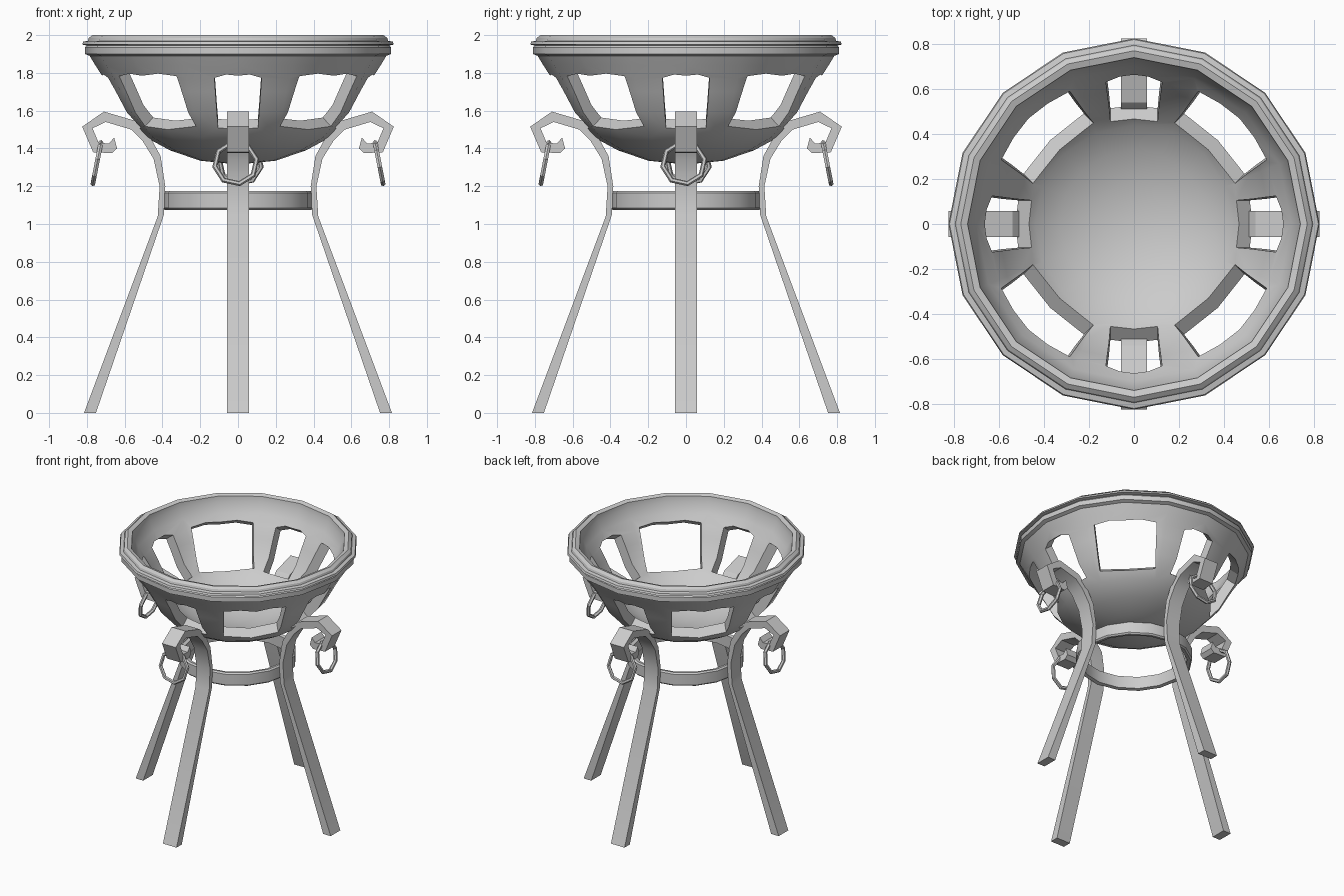
import bpy, bmesh
from math import radians, cos, sin, pi
from mathutils import Matrix, Vector

if "Cube" in bpy.data.objects:
    bpy.data.objects.remove(bpy.data.objects["Cube"])


def finish(bm, name, angle=30):
    bmesh.ops.recalc_face_normals(bm, faces=bm.faces)
    me = bpy.data.meshes.new(name)
    bm.to_mesh(me)
    bm.free()
    ob = bpy.data.objects.new(name, me)
    bpy.context.collection.objects.link(ob)
    bpy.ops.object.select_all(action='DESELECT')
    ob.select_set(True)
    bpy.context.view_layer.objects.active = ob
    if angle:
        bpy.ops.object.shade_smooth_by_angle(angle=radians(angle))
    return ob


def lathe(profile, name, sides=16):
    """Closed (r, z) profile turned round the z axis."""
    bm = bmesh.new()
    rings = [[bm.verts.new((r * cos(2 * pi * k / sides), r * sin(2 * pi * k / sides), z))
              for k in range(sides)] if r > 0 else [bm.verts.new((0, 0, z))] * sides
             for r, z in profile]
    for i in range(len(rings)):
        a, b = rings[i], rings[(i + 1) % len(rings)]
        for k in range(sides):
            n = (k + 1) % sides
            vs = list(dict.fromkeys((a[k], a[n], b[n], b[k])))
            if len(vs) > 2:
                bm.faces.new(vs)
    return finish(bm, name)


def prism(bm, lower, upper):
    """Solid between two matching polygons."""
    a = [bm.verts.new(p) for p in lower]
    b = [bm.verts.new(p) for p in upper]
    bm.faces.new(a)
    bm.faces.new(b)
    for i in range(len(a)):
        j = (i + 1) % len(a)
        bm.faces.new((a[i], a[j], b[j], b[i]))


# Bowl shell with stepped rim
outer = [(0, 1.315), (.2, 1.335), (.36, 1.39), (.49, 1.46), (.61, 1.59), (.67, 1.70),
         (.71, 1.77), (.755, 1.84), (.785, 1.89)]
rim = [(.81, 1.90), (.81, 1.935), (.80, 1.945), (.825, 1.95), (.82, 1.965),
       (.795, 1.97), (.79, 1.985), (.77, 2.0), (.74, 1.99)]
inner = [(.735, 1.95), (.70, 1.88), (.65, 1.81), (.61, 1.74), (.55, 1.63),
         (.44, 1.52), (.33, 1.455), (.18, 1.40), (0, 1.385)]
bowl = lathe(outer + rim + inner, "bowl")


def wall_radius(z):
    for (r0, z0), (r1, z1) in zip(outer, outer[1:]):
        if z0 <= z <= z1:
            return r0 + (r1 - r0) * (z - z0) / (z1 - z0)


# Window openings: narrow on the axes, wide on the diagonals
bm = bmesh.new()
d = Vector((cos(radians(38)), 0, -sin(radians(38)))) * .14
for k in range(8):
    low, high = (.19, .215) if k % 2 else (.105, .125)
    pts = [Vector((wall_radius(z), t, z)) for t, z in
           [(-low, 1.5), (low, 1.5), (high, 1.76), (high * .5, 1.785),
            (-high * .5, 1.785), (-high, 1.76)]]
    rot = Matrix.Rotation(k * pi / 4, 3, 'Z')
    prism(bm, [rot @ (p - d) for p in pts], [rot @ (p + d) for p in pts])
cutter = finish(bm, "window_cutter", 0)
cutter.hide_render = True
mod = bowl.modifiers.new("windows", 'BOOLEAN')
mod.operation = 'DIFFERENCE'
mod.solver = 'EXACT'
mod.object = cutter
bpy.ops.object.select_all(action='DESELECT')
bowl.select_set(True)
bpy.context.view_layer.objects.active = bowl
bpy.ops.object.modifier_apply(modifier="windows")
bpy.data.objects.remove(cutter)
bpy.ops.object.shade_smooth_by_angle(angle=radians(30))

# Band tying the legs together
lathe([(.365, 1.08), (.39, 1.075), (.40, 1.085), (.40, 1.165), (.39, 1.175), (.365, 1.17)],
      "leg_band")

# Flat-bar leg outline: inner edge going up, then outer edge coming back
edge_a = [(.752, 0), (.392, 1.05), (.385, 1.2), (.41, 1.36), (.47, 1.47), (.54, 1.545),
          (.71, 1.595), (.825, 1.515), (.767, 1.38), (.667, 1.375), (.64, 1.40)]
edge_b = [(.815, 0), (.425, 1.04), (.415, 1.2), (.447, 1.345), (.505, 1.44), (.565, 1.50),
          (.70, 1.54), (.77, 1.507), (.738, 1.43), (.683, 1.426), (.656, 1.458)]

for k, side in enumerate(("right", "back", "left", "front")):
    rot = Matrix.Rotation(k * pi / 2, 4, 'Z')
    # Leg with hooked top, built as a chain of quads
    bm = bmesh.new()
    sec = [[bm.verts.new(rot @ Vector((x, y, z)))
            for x, y, z in ((a[0], -.057, a[1]), (a[0], .057, a[1]),
                            (b[0], .057, b[1]), (b[0], -.057, b[1]))]
           for a, b in zip(edge_a, edge_b)]
    bm.faces.new(sec[0])
    bm.faces.new(sec[-1])
    for s, t in zip(sec, sec[1:]):
        for i in range(4):
            j = (i + 1) % 4
            bm.faces.new((s[i], s[j], t[j], t[i]))
    finish(bm, side + "_leg")
    # Hanging ring, leaning outward at the bottom
    bpy.ops.mesh.primitive_torus_add(major_segments=8, minor_segments=6,
                                     major_radius=.112, minor_radius=.014)
    ring = bpy.context.object
    ring.name = side + "_ring"
    ring.data.transform(rot @ Matrix.Translation((.747, -.012, 1.322))
                        @ Matrix.Rotation(radians(90 - 11), 4, 'Y')
                        @ Matrix.Rotation(radians(10), 4, 'Z'))
    bpy.ops.object.shade_smooth_by_angle(angle=radians(30))
